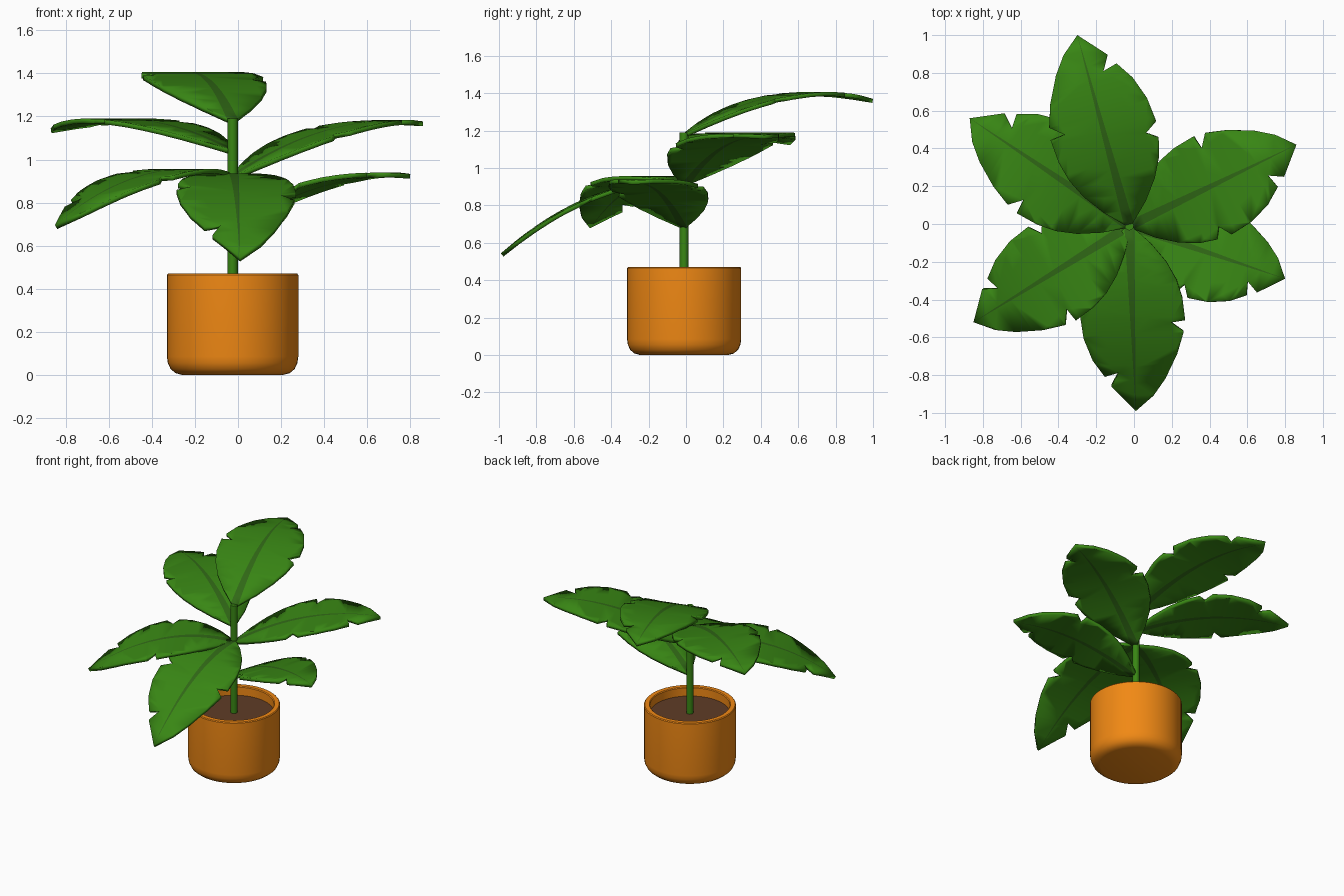
import bpy, bmesh, math
from mathutils import Vector

if "Cube" in bpy.data.objects:
    bpy.data.objects.remove(bpy.data.objects["Cube"])

CX, CY = -0.025, -0.01  # stem axis


def material(name, rgb):
    m = bpy.data.materials.new(name)
    m.diffuse_color = (*rgb, 1)
    m.use_nodes = True
    m.node_tree.nodes["Principled BSDF"].inputs["Base Color"].default_value = m.diffuse_color
    return m


ORANGE = material("terracotta", (0.88, 0.25, 0.007))
BROWN = material("earth", (0.115, 0.045, 0.02))
GREEN = material("leaf_green", (0.04, 0.24, 0.007))
DARK = material("rib_green", (0.03, 0.14, 0.008))


def finish(bm, name, mats, angle=35):
    me = bpy.data.meshes.new(name)
    bm.to_mesh(me)
    bm.free()
    ob = bpy.data.objects.new(name, me)
    bpy.context.collection.objects.link(ob)
    for m in mats:
        me.materials.append(m)
    bpy.ops.object.select_all(action='DESELECT')
    ob.select_set(True)
    bpy.context.view_layer.objects.active = ob
    bpy.ops.object.shade_smooth_by_angle(angle=math.radians(angle))
    return ob


def lathe(name, profile, sides, mat):
    bm = bmesh.new()
    vs = [bm.verts.new((r, 0, z)) for r, z in profile]
    es = [bm.edges.new(p) for p in zip(vs, vs[1:])]
    bmesh.ops.spin(bm, geom=vs + es, cent=(0, 0, 0), axis=(0, 0, 1),
                   angle=math.tau, steps=sides, use_merge=False)
    bmesh.ops.remove_doubles(bm, verts=bm.verts, dist=1e-4)
    bmesh.ops.recalc_face_normals(bm, faces=bm.faces)
    bmesh.ops.translate(bm, verts=bm.verts, vec=(CX, CY, 0))
    return finish(bm, name, [mat])


# Pot, soil and stem
lathe("pot", [(0, 0), (0.235, 0), (0.265, 0.008), (0.288, 0.027), (0.301, 0.055),
              (0.305, 0.085), (0.305, 0.464), (0.3, 0.47), (0.27, 0.47),
              (0.265, 0.464), (0.265, 0.38), (0, 0.38)], 48, ORANGE)
lathe("soil", [(0, 0.385), (0.264, 0.385), (0.264, 0.405), (0, 0.405)], 48, BROWN)
lathe("stem", [(0, 0.39), (0.024, 0.39), (0.024, 1.19), (0, 1.19)], 12, GREEN)

# Leaf outline (along, across): right side with two tears, left side with one
RIGHT = [(0, 0.012), (0.1, 0.115), (0.2, 0.19), (0.3, 0.24), (0.39, 0.262),
         (0.43, 0.205), (0.475, 0.272), (0.6, 0.258), (0.72, 0.215),
         (0.81, 0.155), (0.79, 0.08), (0.865, 0.122), (1, 0)]
LEFT = [(0.92, -0.095), (0.83, -0.16), (0.7, -0.225), (0.585, -0.262),
        (0.53, -0.195), (0.52, -0.272), (0.4, -0.262), (0.3, -0.235),
        (0.2, -0.185), (0.1, -0.11), (0, -0.012)]
RIB = 0.026


def cut(bm, co, no):
    bmesh.ops.bisect_plane(bm, geom=bm.verts[:] + bm.edges[:] + bm.faces[:],
                           plane_co=co, plane_no=no, dist=1e-5)


def leaf(name, tip, base_z, rise, fall, width=1.0):
    bm = bmesh.new()
    bm.faces.new([bm.verts.new((s, t, 0)) for s, t in RIGHT + LEFT])
    bmesh.ops.triangulate(bm, faces=bm.faces[:])
    for k in range(1, 12):
        cut(bm, (k / 12, 0, 0), (1, 0, 0))
    for side in (1, -1):
        cut(bm, (1, 0, 0), (RIB, side, 0))
    for f in bm.faces:
        c = f.calc_center_median()
        f.material_index = int(abs(c.y) < RIB * (1 - c.x))
    # Bend along a parabola and aim at the tip
    d = Vector((tip[0] - CX, tip[1] - CY))
    length = d.length
    d.normalize()
    for v in bm.verts:
        s, t = v.co.x * length, v.co.y * width
        v.co = (CX + d.x * s + d.y * t, CY + d.y * s - d.x * t,
                base_z + rise * s - fall * s * s)
    bmesh.ops.recalc_face_normals(bm, faces=bm.faces)
    if sum(f.normal.z for f in bm.faces) < 0:
        bmesh.ops.reverse_faces(bm, faces=bm.faces)
    ob = finish(bm, name, [GREEN, DARK], 30)
    mod = ob.modifiers.new("thickness", 'SOLIDIFY')
    mod.thickness = 0.022
    mod.offset = -1
    mod.material_offset_rim = -1
    return ob


leaf("leaf_top", (-0.30, 1.0), 1.185, 0.595, 0.40, 1.04)
leaf("leaf_back_left", (-0.87, 0.56), 1.045, 0.446, 0.343, 1.02)
leaf("leaf_back_right", (0.86, 0.42), 0.925, 0.61, 0.36, 1.02)
leaf("leaf_front_right", (0.80, -0.29), 0.695, 0.653, 0.436, 0.96)
leaf("leaf_front", (0.01, -0.99), 0.935, 0.05, 0.458, 1.02)
leaf("leaf_front_left", (-0.85, -0.52), 0.925, 0.252, 0.504, 1.02)
